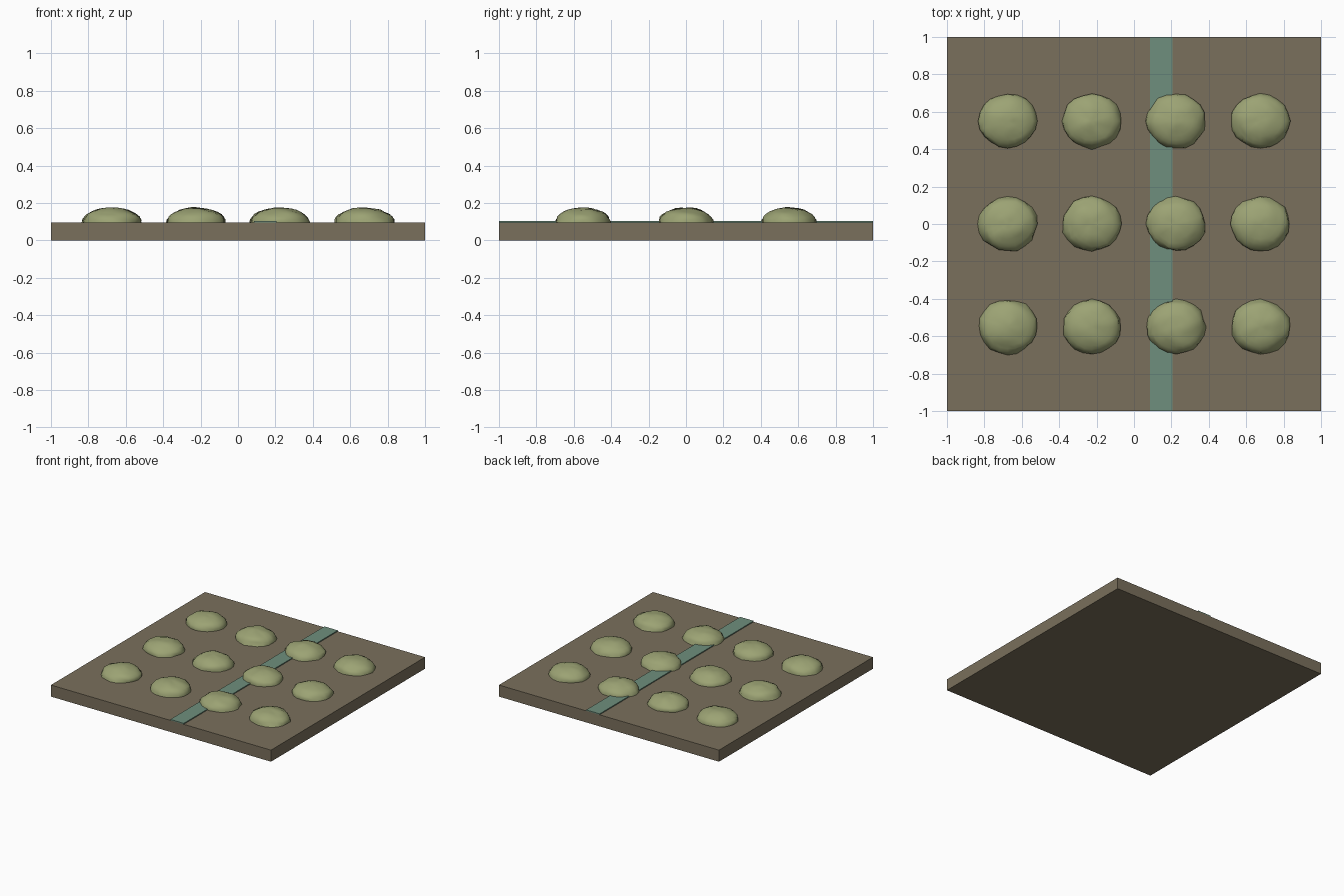
import bpy, bmesh, math, random
from mathutils import Vector, noise

cube = bpy.data.objects.get("Cube")
if cube:
    bpy.data.objects.remove(cube, do_unlink=True)
random.seed(4)
TOP = 0.095


def material(name, rgb):
    # sRGB bytes to linear
    col = [((c / 255 + 0.055) / 1.055) ** 2.4 for c in rgb] + [1]
    m = bpy.data.materials.new(name)
    m.use_nodes = True
    m.diffuse_color = col
    m.node_tree.nodes["Principled BSDF"].inputs["Base Color"].default_value = col
    return m


soil = material("brown soil", (122, 112, 92))
water = material("teal water", (110, 143, 125))
leaf = material("olive leaf", (156, 163, 116))


def add_object(name, bm, mat):
    bmesh.ops.recalc_face_normals(bm, faces=bm.faces)
    mesh = bpy.data.meshes.new(name)
    bm.to_mesh(mesh)
    bm.free()
    mesh.materials.append(mat)
    obj = bpy.data.objects.new(name, mesh)
    bpy.context.collection.objects.link(obj)
    return obj


def box(name, x0, x1, z0, z1, mat):
    bm = bmesh.new()
    bmesh.ops.create_cube(bm, size=1)
    bmesh.ops.scale(bm, vec=(x1 - x0, 2, z1 - z0), verts=bm.verts)
    bmesh.ops.translate(bm, vec=((x0 + x1) / 2, 0, (z0 + z1) / 2), verts=bm.verts)
    return add_object(name, bm, mat)


def bush(name, x, y):
    # Upper half of a flattened sphere with a gently lumpy surface
    bm = bmesh.new()
    bmesh.ops.create_uvsphere(bm, u_segments=20, v_segments=16, radius=1)
    low = [v for v in bm.verts if v.co.z < -0.01]
    bmesh.ops.delete(bm, geom=low, context="VERTS")
    seed = Vector([random.uniform(0, 50) for _ in range(3)])
    for v in bm.verts:
        swell = 0.97 + 0.08 * noise.noise(v.co * 2.5 + seed)
        v.co = Vector((v.co.x * 0.163, v.co.y * 0.15, v.co.z * 0.082)) * swell
        v.co += Vector((x, y, TOP))
    obj = add_object(name, bm, leaf)
    obj.data.shade_smooth()


# Ground slab and the shallow channel lying on it
box("ground_slab", -1, 1, 0, TOP, soil)
box("water_strip", 0.085, 0.207, TOP, TOP + 0.008, water)

# Grid of bushes
for row in range(3):
    for col in range(4):
        bush(f"bush_{row + 1}_{col + 1}", -0.675 + 0.45 * col, -0.55 + 0.55 * row)
